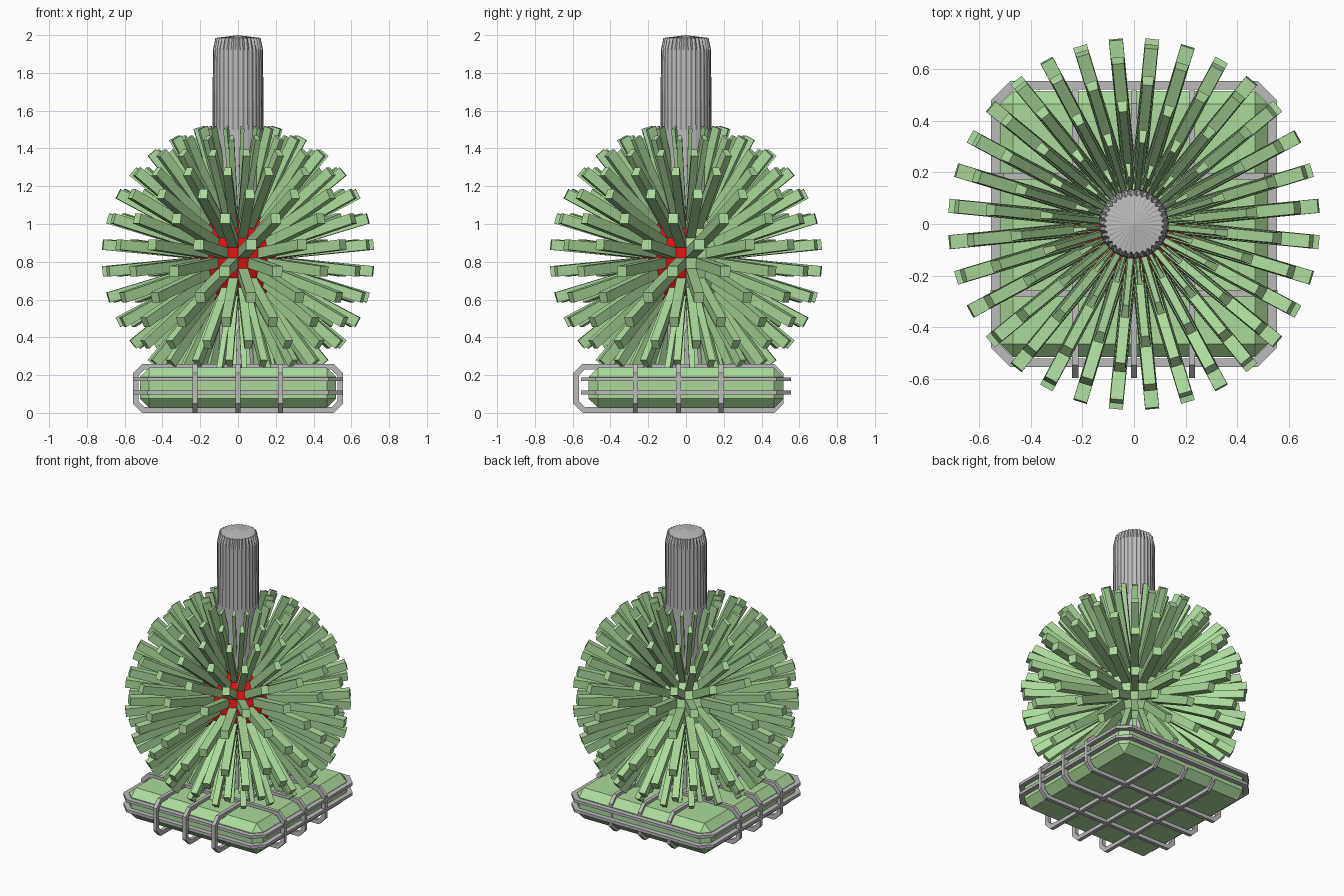
import bpy, bmesh, math
from mathutils import Vector

if "Cube" in bpy.data.objects:
    bpy.data.objects.remove(bpy.data.objects["Cube"])


def material(name, rgb):
    m = bpy.data.materials.new(name)
    m.diffuse_color = (*rgb, 1)
    m.use_nodes = True
    m.node_tree.nodes["Principled BSDF"].inputs["Base Color"].default_value = m.diffuse_color
    return m


GREEN = material("pale_green", (0.41, 0.71, 0.33))
GREY = material("grey", (0.50, 0.50, 0.50))
RED = material("red", (0.75, 0.006, 0.006))


def finish(bm, name, *mats):
    bmesh.ops.recalc_face_normals(bm, faces=bm.faces)
    me = bpy.data.meshes.new(name)
    bm.to_mesh(me)
    bm.free()
    ob = bpy.data.objects.new(name, me)
    bpy.context.collection.objects.link(ob)
    for m in mats:
        me.materials.append(m)
    return ob


CENTRE = Vector((0, 0, 0.82))
CORE_R, TIP_R = 0.28, 0.722
SEGS, RINGS = 32, 16

# Core ball: red front half, green back half
bm = bmesh.new()
bmesh.ops.create_uvsphere(bm, u_segments=SEGS, v_segments=RINGS, radius=CORE_R)
for f in bm.faces:
    f.material_index = 1 if f.calc_center_median().y < 0 else 0
bmesh.ops.translate(bm, verts=bm.verts, vec=CENTRE)
finish(bm, "core_ball", GREEN, RED)


def ball_point(i, j):
    lat = -math.pi / 2 + math.pi * i / RINGS
    az = 2 * math.pi * j / SEGS
    return CORE_R * Vector((math.cos(lat) * math.cos(az), math.cos(lat) * math.sin(az), math.sin(lat)))


# Spikes: every second face of the ball pushed out, like a checkerboard
bm = bmesh.new()
for i in range(1, RINGS - 1):
    for j in range(SEGS):
        if (i + j) % 2:
            continue
        quad = [ball_point(i, j), ball_point(i, j + 1), ball_point(i + 1, j + 1), ball_point(i + 1, j)]
        n = (quad[2] - quad[0]).cross(quad[3] - quad[1]).normalized()
        push = n * (TIP_R - quad[0].dot(n))
        low = [bm.verts.new(CENTRE + p) for p in quad]
        top = [bm.verts.new(CENTRE + p + push) for p in quad]
        bm.faces.new(top)
        bm.faces.new(low[::-1])
        for k in range(4):
            m = (k + 1) % 4
            bm.faces.new((low[k], low[m], top[m], top[k]))
finish(bm, "spikes", GREEN)

# Fluted post running through the ball, with a notched rim and shallow cap
bm = bmesh.new()
N = 64
rows = []
for z, r_even, r_odd in [(0.2, 0.135, 0.135), (1.5, 0.135, 0.134), (1.92, 0.133, 0.127), (1.985, 0.12, 0.107)]:
    rows.append([bm.verts.new(((r_odd if k % 2 else r_even) * math.cos(2 * math.pi * k / N),
                               (r_odd if k % 2 else r_even) * math.sin(2 * math.pi * k / N), z))
                 for k in range(N)])
for a, b in zip(rows, rows[1:]):
    for k in range(N):
        m = (k + 1) % N
        bm.faces.new((a[k], a[m], b[m], b[k]))
bm.faces.new(rows[0][::-1])
tip = bm.verts.new((0, 0, 2.0))
for k in range(N):
    bm.faces.new((rows[-1][k], rows[-1][(k + 1) % N], tip))
finish(bm, "post", GREY)

# Base block with chamfered edges
bm = bmesh.new()
bmesh.ops.create_cube(bm, size=1)
for v in bm.verts:
    v.co = Vector((v.co.x * 1.04, v.co.y * 1.03, v.co.z * 0.215 + 0.1325))
bmesh.ops.bevel(bm, geom=bm.edges[:], offset=0.05, segments=1, affect='EDGES')
finish(bm, "base_block", GREEN)


def loop_band(name, hu, hv, cut, thick, width, place):
    """Closed chamfered-rectangle band; place(u, v, w) maps to world space."""
    bm = bmesh.new()

    def outline(a, b, c, w):
        pts = [(a, b - c), (a - c, b), (c - a, b), (-a, b - c),
               (-a, c - b), (c - a, -b), (a - c, -b), (a, c - b)]
        return [bm.verts.new(place(u, v, w)) for u, v in pts]

    h = width / 2
    ci = cut - thick * 0.586
    r = [outline(hu, hv, cut, -h), outline(hu, hv, cut, h),
         outline(hu - thick, hv - thick, ci, h), outline(hu - thick, hv - thick, ci, -h)]
    for s in range(4):
        a, b = r[s], r[(s + 1) % 4]
        for k in range(8):
            m = (k + 1) % 8
            bm.faces.new((a[k], a[m], b[m], b[k]))
    finish(bm, name, GREY)


# Cage: two level rings and three straps each way
for k, z in enumerate((0.108, 0.178)):
    loop_band(f"cage_ring_{k + 1}", 0.555, 0.555, 0.075, 0.034, 0.02,
              lambda u, v, w, z=z: (u, v, z + w))
SHIFT = -0.04
for k, d in enumerate((-0.228, 0, 0.225)):
    loop_band(f"strap_front_back_{k + 1}", 0.557, 0.13, 0.05, 0.03, 0.025,
              lambda u, v, w, d=d: (d + w, u + SHIFT, v + 0.13))
    loop_band(f"strap_left_right_{k + 1}", 0.557, 0.13, 0.05, 0.03, 0.025,
              lambda u, v, w, d=d: (u, d + w + SHIFT, v + 0.13))
